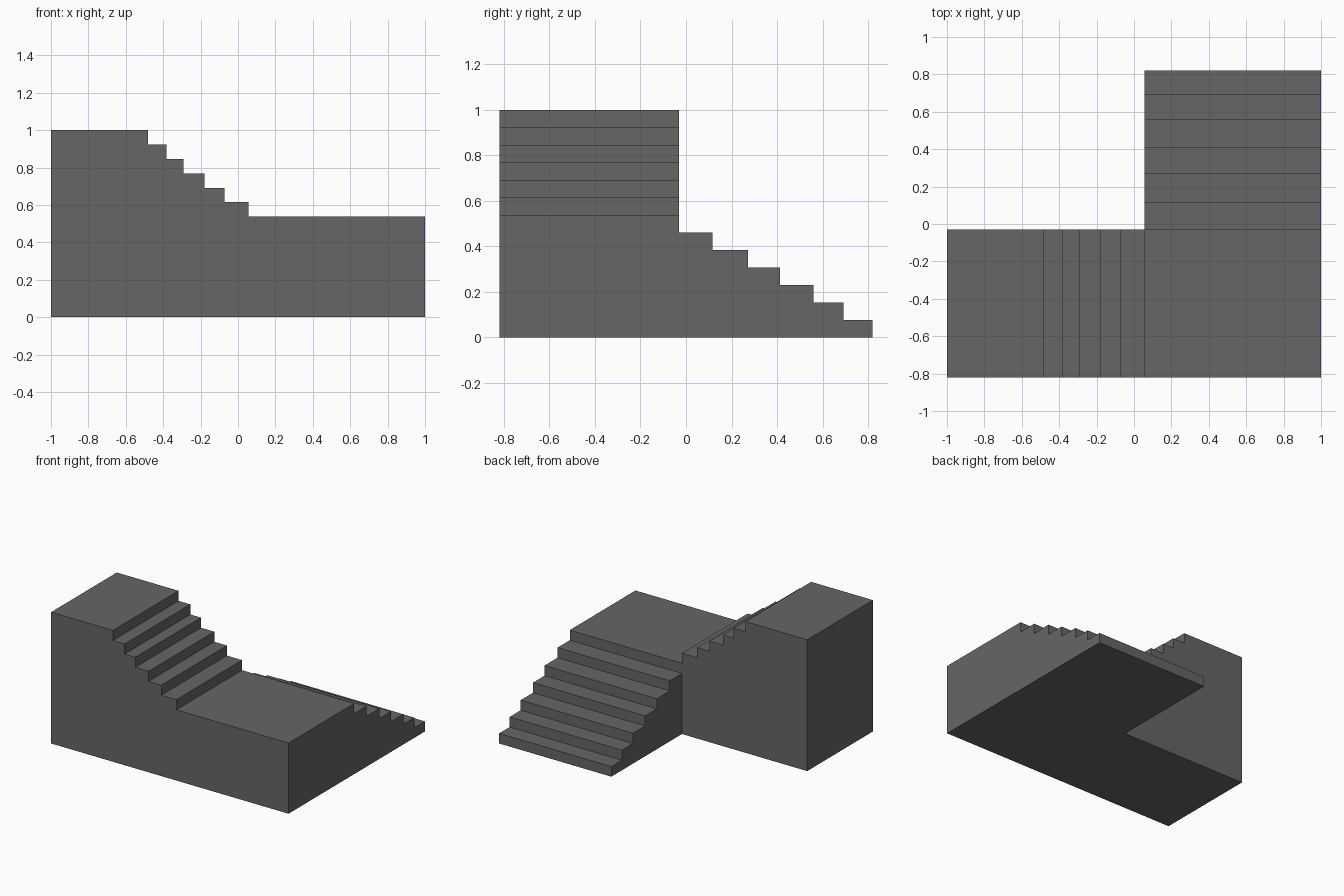
import bpy, bmesh

if "Cube" in bpy.data.objects:
    bpy.data.objects.remove(bpy.data.objects["Cube"])

STEP = 1 / 13          # riser height
FRONT, BACK = -0.82, 0.82
INNER_X, INNER_Y = 0.055, -0.03   # inner corner of the L

grey = bpy.data.materials.new("stone grey")
grey.diffuse_color = (0.133, 0.133, 0.133, 1)
grey.use_nodes = True
grey.node_tree.nodes["Principled BSDF"].inputs["Base Color"].default_value = grey.diffuse_color


def stair_profile(start, ends, top_step, first_step_down=1):
    """Stepped outline: each tread finishes at the next value in ends."""
    pts = [(start, 0)]
    left = start
    for i, end in enumerate(ends):
        z = (top_step - i) * STEP
        pts += [(left, z), (end, z)]
        left = end
    return pts + [(left, 0)]


def prism(name, points, extrude):
    """Flat outline of 3D points pushed along a vector into a solid."""
    bm = bmesh.new()
    face = bm.faces.new([bm.verts.new(p) for p in points])
    geo = bmesh.ops.extrude_face_region(bm, geom=[face], use_keep_orig=True)
    moved = [g for g in geo["geom"] if isinstance(g, bmesh.types.BMVert)]
    bmesh.ops.translate(bm, verts=moved, vec=extrude)
    bmesh.ops.recalc_face_normals(bm, faces=bm.faces)
    mesh = bpy.data.meshes.new(name)
    bm.to_mesh(mesh)
    bm.free()
    mesh.materials.append(grey)
    obj = bpy.data.objects.new(name, mesh)
    bpy.context.collection.objects.link(obj)
    return obj


# Upper platform, upper flight and corner landing
upper = stair_profile(-1, [-0.48, -0.381, -0.291, -0.179, -0.072, INNER_X, 1], 13)
stairs = prism("corner_staircase", [(x, FRONT, z) for x, z in upper],
               (0, INNER_Y - FRONT, 0))

# Lower flight, started inside the landing so the two solids merge
lower = stair_profile(INNER_Y - 0.1, [0.117, 0.273, 0.413, 0.56, 0.693, BACK], 6)
flight = prism("lower_flight", [(INNER_X, y, z) for y, z in lower],
               (1 - INNER_X, 0, 0))
flight.hide_render = True

# Merge into one solid without inner walls
union = stairs.modifiers.new("join flights", 'BOOLEAN')
union.operation = 'UNION'
union.solver = 'EXACT'
union.object = flight
bpy.context.view_layer.objects.active = stairs
bpy.ops.object.modifier_apply(modifier=union.name)
bpy.data.objects.remove(flight)
